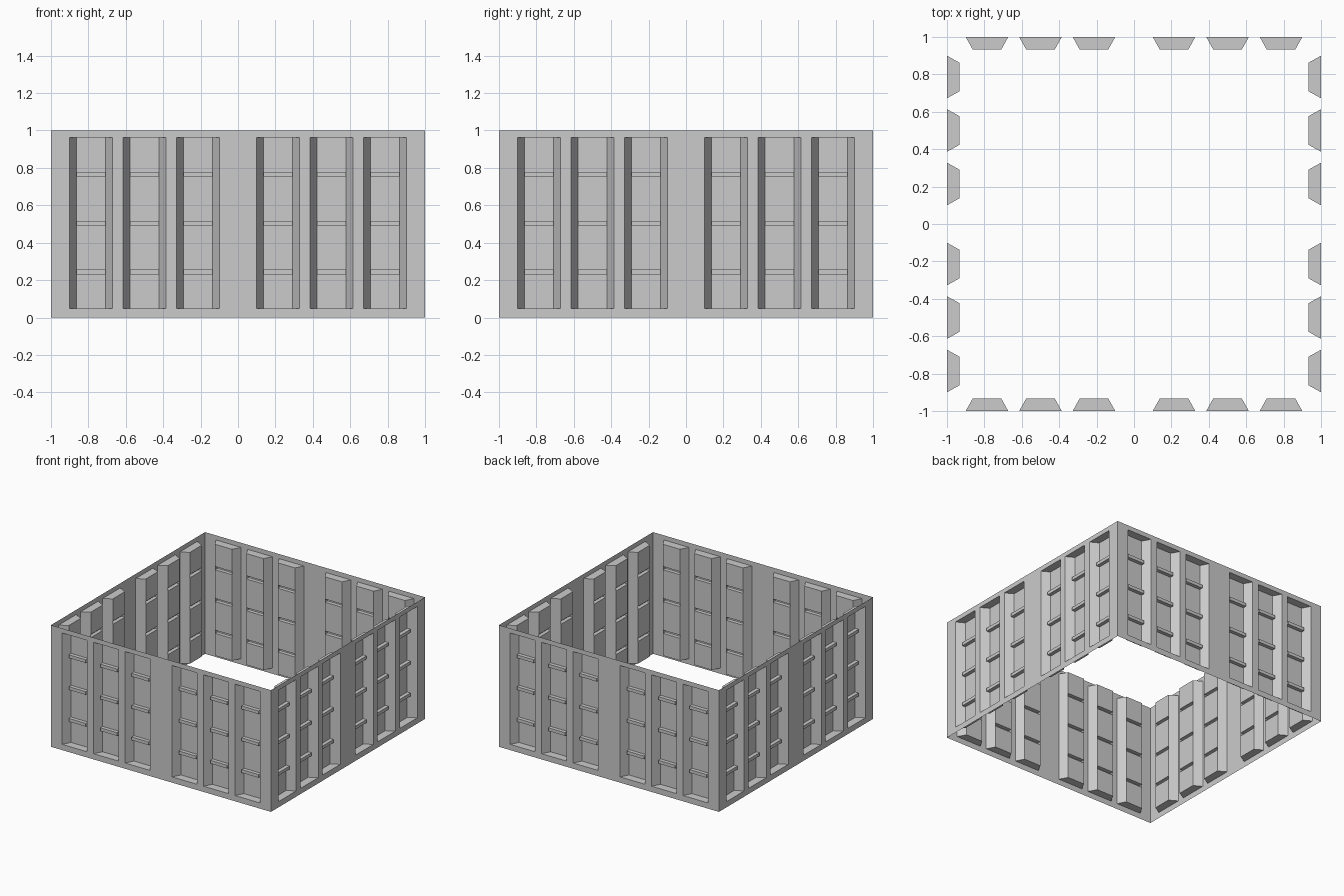
import bpy, bmesh, math
from mathutils import Matrix

cube = bpy.data.objects.get("Cube")
if cube:
    bpy.data.objects.remove(cube)

# Single grey finish
grey = bpy.data.materials.new("plain_grey")
grey.use_nodes = True
colour = (0.6, 0.6, 0.6, 1)
grey.diffuse_color = colour
grey.node_tree.nodes["Principled BSDF"].inputs["Base Color"].default_value = colour

CENTRES = (-0.786, -0.5, -0.214, 0.214, 0.5, 0.786)
OUTER, INNER = 0.114, 0.077        # half widths of a bay at its mouth and back
BOTTOM, TOP = 0.047, 0.962         # bay height range
RIBS = ((0.23, 0.256), (0.491, 0.517), (0.753, 0.779))
FACE, BACK = -1.0, -0.934          # depth of the wall face and bay back
RIB_FACE = BACK - 0.03


def face(bm, *points):
    bm.faces.new([bm.verts.new(p) for p in points])


def plate(bm, x0, x1, z0, z1, y):
    face(bm, (x0, y, z0), (x1, y, z0), (x1, y, z1), (x0, y, z1))


def shelf(bm, front, back, y0, y1, z):
    """Horizontal face; front and back are (left, right) pairs."""
    face(bm, (front[0], y0, z), (front[1], y0, z), (back[1], y1, z), (back[0], y1, z))


def add_bay(bm, cx):
    mouth, rear = (cx - OUTER, cx + OUTER), (cx - INNER, cx + INNER)
    # Sloping sides and flat ends
    for a, b in zip(mouth, rear):
        face(bm, (a, FACE, BOTTOM), (b, BACK, BOTTOM), (b, BACK, TOP), (a, FACE, TOP))
    for z in (BOTTOM, TOP):
        shelf(bm, mouth, rear, FACE, BACK, z)
    # Back panel, broken by hollow ribs pressed outward
    z = BOTTOM
    for low, high in RIBS:
        plate(bm, *rear, z, low, BACK)
        plate(bm, *rear, low, high, RIB_FACE)
        for level in (low, high):
            shelf(bm, rear, rear, RIB_FACE, BACK, level)
        for x in rear:
            face(bm, (x, RIB_FACE, low), (x, BACK, low), (x, BACK, high), (x, RIB_FACE, high))
        z = high
    plate(bm, *rear, z, TOP, BACK)


def wall_mesh():
    bm = bmesh.new()
    # Flat rails and uprights around the bays
    edges = [-1] + [c + s * OUTER for c in CENTRES for s in (-1, 1)] + [1]
    for i, (x0, x1) in enumerate(zip(edges, edges[1:])):
        plate(bm, x0, x1, 0, BOTTOM, FACE)
        plate(bm, x0, x1, TOP, 1, FACE)
        if i % 2 == 0:
            plate(bm, x0, x1, BOTTOM, TOP, FACE)
    for cx in CENTRES:
        add_bay(bm, cx)
    bmesh.ops.remove_doubles(bm, verts=bm.verts, dist=0.0001)
    bmesh.ops.recalc_face_normals(bm, faces=bm.faces)
    # Keep the wall face pointing outward
    bm.faces.ensure_lookup_table()
    if bm.faces[0].normal.y > 0:
        bmesh.ops.reverse_faces(bm, faces=bm.faces)
    # Join the coplanar strips of the flat face into clean panels
    bmesh.ops.dissolve_limit(bm, angle_limit=math.radians(1),
                             verts=bm.verts, edges=bm.edges)
    mesh = bpy.data.meshes.new("pressed_wall")
    bm.to_mesh(mesh)
    bm.free()
    mesh.materials.append(grey)
    return mesh


# Four identical walls around an open middle
wall = wall_mesh()
for i, name in enumerate(("front_wall", "left_wall", "back_wall", "right_wall")):
    mesh = wall.copy()
    mesh.transform(Matrix.Rotation(i * math.pi / 2, 4, "Z"))
    obj = bpy.data.objects.new(name, mesh)
    bpy.context.collection.objects.link(obj)
bpy.data.meshes.remove(wall)
